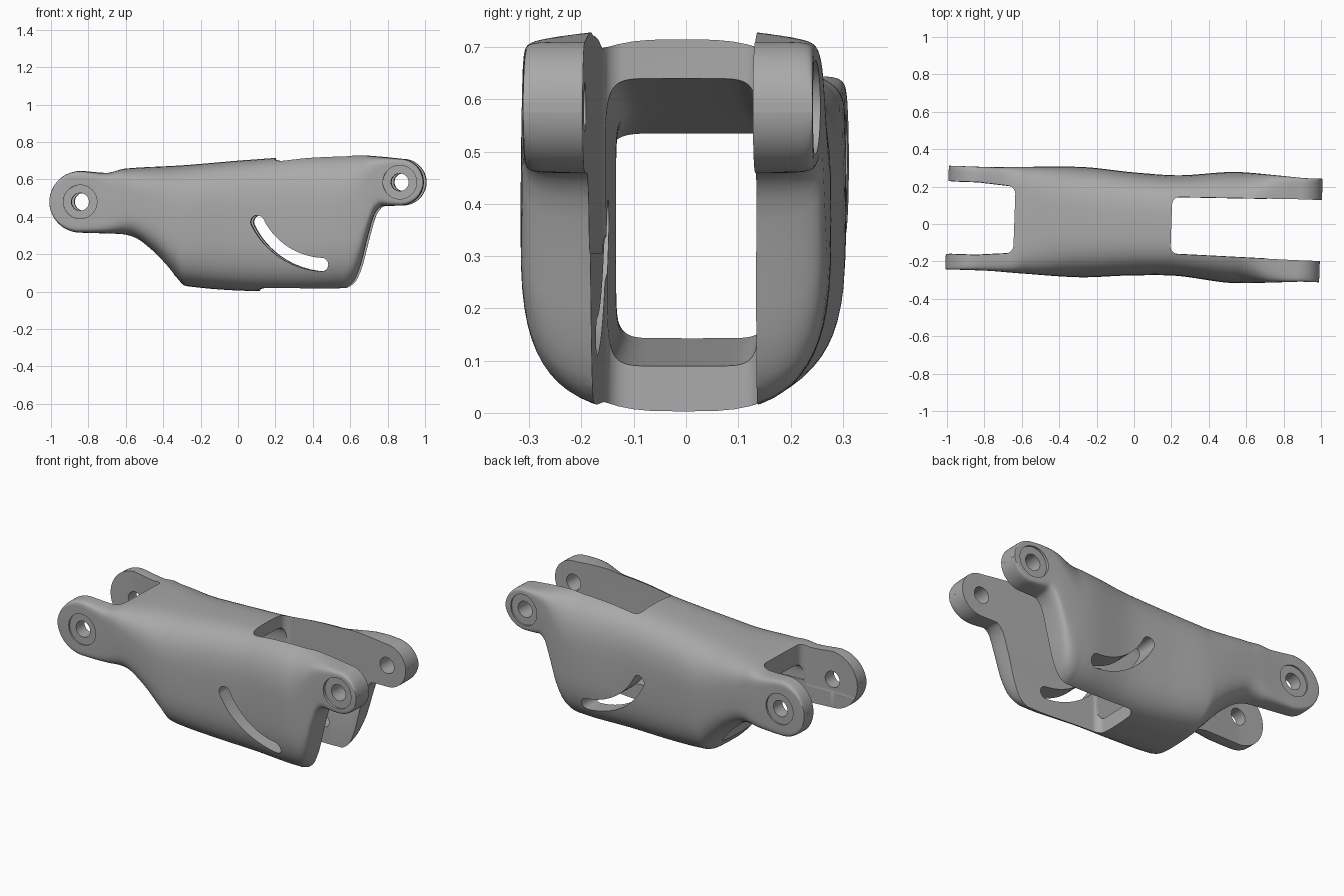
import bpy, bmesh, math
from mathutils import Vector

if "Cube" in bpy.data.objects:
    bpy.data.objects.remove(bpy.data.objects["Cube"], do_unlink=True)

grey = bpy.data.materials.new("satin_grey")
grey.use_nodes = True
grey.diffuse_color = (0.4, 0.4, 0.4, 1)
grey.node_tree.nodes["Principled BSDF"].inputs["Base Color"].default_value = (0.4, 0.4, 0.4, 1)


def curve(points):
    """Smooth function through points, without overshoot."""
    xs, ys = zip(*points)
    s = [(ys[i + 1] - ys[i]) / (xs[i + 1] - xs[i]) for i in range(len(xs) - 1)]
    m = [s[0]] + [2 * a * b / (a + b) if a * b > 0 else 0 for a, b in zip(s, s[1:])] + [s[-1]]

    def value(x):
        if x <= xs[0]:
            return ys[0]
        if x >= xs[-1]:
            return ys[-1]
        i = max(k for k in range(len(s)) if xs[k] <= x)
        h = xs[i + 1] - xs[i]
        u = (x - xs[i]) / h
        v = 1 - u
        return (ys[i] * (1 + 2 * u) * v * v + ys[i + 1] * (3 - 2 * u) * u * u
                + h * (m[i] * u * v * v - m[i + 1] * u * u * v))
    return value


def finish(name, bm):
    bmesh.ops.recalc_face_normals(bm, faces=bm.faces)
    mesh = bpy.data.meshes.new(name)
    bm.to_mesh(mesh)
    bm.free()
    mesh.materials.append(grey)
    obj = bpy.data.objects.new(name, mesh)
    bpy.context.collection.objects.link(obj)
    return obj


def loft(name, stations, count=64):
    """Skin rounded-box sections given as (x, low, high, half width, squareness)."""
    bm = bmesh.new()
    rings = []
    for x, lo, hi, w, e in stations:
        ring = []
        for k in range(count):
            a = math.tau * k / count
            c, s = math.cos(a), math.sin(a)
            y = w * math.copysign(abs(c) ** (2 / e), c)
            z = (lo + hi) / 2 + (hi - lo) / 2 * math.copysign(abs(s) ** (2 / e), s)
            ring.append(bm.verts.new((x, y, z)))
        rings.append(ring)
    for a, b in zip(rings, rings[1:]):
        for k in range(count):
            n = (k + 1) % count
            bm.faces.new((a[k], a[n], b[n], b[k]))
    bm.faces.new(rings[0])
    bm.faces.new(rings[-1])
    return finish(name, bm)


def prism(name, outline, y0, y1):
    bm = bmesh.new()
    face = bm.faces.new([bm.verts.new((x, y0, z)) for x, z in outline])
    out = bmesh.ops.extrude_face_region(bm, geom=[face])
    verts = [v for v in out["geom"] if isinstance(v, bmesh.types.BMVert)]
    bmesh.ops.translate(bm, verts=verts, vec=Vector((0, y1 - y0, 0)))
    return finish(name, bm)


def arc(cx, cz, r, a0, a1, n):
    angles = [math.radians(a0 + (a1 - a0) * k / n) for k in range(n + 1)]
    return [(cx + r * math.cos(a), cz + r * math.sin(a)) for a in angles]


# Link outline: top, bottom, width and squareness along its length
LEFT, RIGHT = (-0.835, 0.48, 0.165), (0.875, 0.585, 0.125)
top = curve([(-0.835, 0.645), (-0.7, 0.635), (-0.6, 0.658), (-0.3, 0.675), (0, 0.7),
             (0.2, 0.715), (0.4, 0.733), (0.57, 0.738), (0.75, 0.723), (0.875, 0.71)])
bottom = curve([(-0.835, 0.315), (-0.63, 0.307), (-0.55, 0.285), (-0.45, 0.21), (-0.33, 0.08),
                (-0.28, 0.03), (0.1, 0.003), (0.45, 0), (0.57, 0.004), (0.62, 0.04),
                (0.66, 0.13), (0.7, 0.29), (0.74, 0.42), (0.78, 0.457), (0.875, 0.46)])
outer = curve([(-1, 0.277), (-0.8, 0.277), (-0.6, 0.285), (-0.3, 0.295), (0, 0.275),
               (0.2, 0.268), (0.55, 0.297), (0.75, 0.287), (0.9, 0.277)])
inner = curve([(-0.84, 0.195), (-0.6, 0.175), (-0.2, 0.147), (0.2, 0.152), (0.87, 0.163)])
square = curve([(-0.95, 20), (-0.8, 14), (-0.55, 4), (-0.3, 3.2), (0.55, 3.2), (0.75, 7), (0.88, 18)])

stations = []
for i in range(161):
    x = -math.cos(math.pi * i / 160)
    lo, hi = bottom(x), top(x)
    for cx, cz, r in (LEFT, RIGHT):
        if abs(x) > abs(cx) and x * cx > 0:
            h = math.sqrt(max(r * r - (x - cx) ** 2, 0.0001))
            lo, hi = cz - h, cz + h
    stations.append((x, lo, hi, outer(x), square(x)))
link = loft("link_body", stations)

# Cutter for the hollow running through the body
cutters = []
tunnel = []
for i in range(81):
    x = -1.2 + 2.4 * i / 80
    tunnel.append((x, 0.103 - 0.117 * x, 0.615 + 0.125 * x, inner(x) * 0.965, 8))
cutters.append(loft("tunnel_cutter", tunnel))


# Fork openings with rounded inner corners
def notch(name, x0, x1, lo, hi, scale):
    rows, r = [], 0.04
    for i in range(61):
        d = abs(x1 - x0) * (i / 60) ** 2
        x = x0 + math.copysign(d, x1 - x0)
        w = inner(x) * scale
        if d < r:
            w -= r - math.sqrt(r * r - (r - d) ** 2)
        rows.append((x, lo, hi, w, 60))
    cutters.append(loft(name, rows))


notch("right_top_notch", 0.2, 1.2, 0.3, 1.2, 1.0)
notch("right_bottom_notch", 0.115, 1.2, -0.5, 0.34, 0.99)
notch("left_top_notch", -0.64, -1.2, 0.4, 1.2, 1.0)
notch("left_bottom_notch", -0.34, -1.2, -0.5, 0.44, 0.99)

# Curved slot through both cheeks
sx, sz, sr, half = 0.478, 0.55, 0.406, 0.036
a0, a1 = 206, 267
ends = [arc(sx, sz, sr, a, a, 1)[0] for a in (a0, a1)]
slot = (arc(sx, sz, sr + half, a0, a1, 24)
        + arc(*ends[1], half, a1, a1 + 180, 12)[1:-1]
        + arc(sx, sz, sr - half, a1, a0, 24)
        + arc(*ends[0], half, a0 + 180, a0 + 360, 12)[1:-1])
cutters.append(prism("slot_cutter", slot, -0.6, 0.6))

# Pin holes with shallow recesses on the outer faces
for side, (cx, cz, r) in (("left", LEFT), ("right", RIGHT)):
    cutters.append(prism(side + "_pin_hole", arc(cx, cz, 0.047, 0, 352.5, 47), -0.6, 0.6))
    for s in (-1, 1):
        cutters.append(prism(side + "_recess", arc(cx, cz, 0.09, 0, 352.5, 47), s * 0.268, s * 0.5))

for c in cutters:
    mod = link.modifiers.new(c.name, "BOOLEAN")
    mod.operation = "DIFFERENCE"
    mod.solver = "EXACT"
    mod.object = c

# Apply the cuts, then drop the helpers
bpy.context.view_layer.update()
graph = bpy.context.evaluated_depsgraph_get()
mesh = bpy.data.meshes.new_from_object(link.evaluated_get(graph))
link.modifiers.clear()
link.data = mesh
for c in cutters:
    bpy.data.objects.remove(c, do_unlink=True)

# The link sits slightly turned about the vertical
link.rotation_euler.z = -0.035
bpy.ops.object.select_all(action="DESELECT")
link.select_set(True)
bpy.context.view_layer.objects.active = link
bpy.ops.object.shade_smooth_by_angle(angle=math.radians(35))
